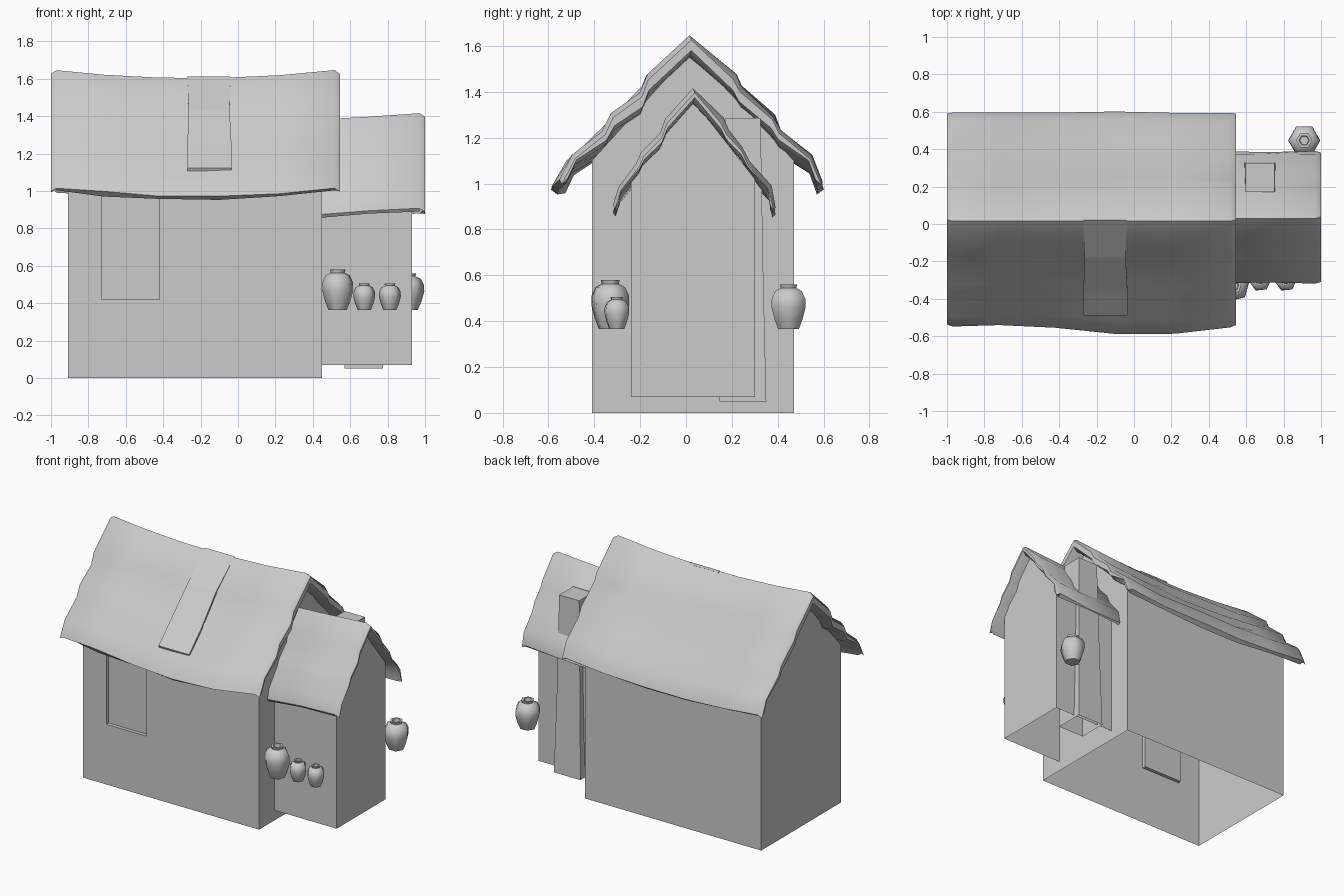
import bpy, bmesh, math, random
from mathutils import Vector

if "Cube" in bpy.data.objects:
    bpy.data.objects.remove(bpy.data.objects["Cube"])

random.seed(4)


def finish(name, bm, smooth=None):
    bmesh.ops.recalc_face_normals(bm, faces=bm.faces[:])
    me = bpy.data.meshes.new(name)
    bm.to_mesh(me)
    bm.free()
    ob = bpy.data.objects.new(name, me)
    bpy.context.collection.objects.link(ob)
    if smooth:
        bpy.ops.object.select_all(action='DESELECT')
        ob.select_set(True)
        bpy.context.view_layer.objects.active = ob
        bpy.ops.object.shade_smooth_by_angle(angle=math.radians(smooth))
    return ob


def loft(name, rings, smooth=None, cap_start=True, cap_end=True):
    """Skin a list of equal-length closed rings."""
    bm = bmesh.new()
    vs = [[bm.verts.new(p) for p in r] for r in rings]
    n = len(vs[0])
    for a, b in zip(vs, vs[1:]):
        for i in range(n):
            j = (i + 1) % n
            bm.faces.new((a[i], a[j], b[j], b[i]))
    caps = ([vs[0]] if cap_start else []) + ([vs[-1]] if cap_end else [])
    for c in caps:
        f = bm.faces.new(c)
        bmesh.ops.triangulate(bm, faces=[f])
    return finish(name, bm, smooth)


def roof(name, outer, thick, xs, sag, bulge):
    """Stepped shingle cross-section lofted along x with worn, drawn-in ends."""
    mid = len(outer) // 2
    cy = outer[mid][0]
    inner = []
    for i, (y, z) in enumerate(outer):
        k = abs(i - mid) / mid
        inner.append((cy + (y - cy) * (0.985 - 0.03 * (k == 1)), z - thick * (1 - 0.8 * k ** 3)))
    section = outer + inner[::-1]
    rings = []
    for n, x in enumerate(xs):
        end = n in (0, len(xs) - 1)
        ring = []
        for i, (y, z) in enumerate(section):
            jit = 0 if end or i % len(outer) == mid else random.uniform(-0.006, 0.006)
            t = min(1, max(0, (-y - 0.3) / 0.24))
            yy = y - bulge * t * math.exp(-((x - 0.05) / 0.3) ** 2) + jit
            zz = z + sag(x) + jit
            if end:   # rounded-off end of the shingles
                out = 1 if i < len(outer) else -1
                zz -= 0.022 * out
                yy -= 0.008 * (1 if y > cy else -1)
            ring.append((x, yy, zz))
        rings.append(ring)
    return loft(name, rings, 50)


def walls(name, x0, x1, y0, y1, zb, eave, peak, yp, window=None):
    """Gabled shell, open below and under the roof."""
    bm = bmesh.new()
    prof = [(y0, zb), (y0, eave), (yp, peak), (y1, eave), (y1, zb)]
    a = [bm.verts.new((x0, y, z)) for y, z in prof]
    b = [bm.verts.new((x1, y, z)) for y, z in prof]
    bm.faces.new(a)
    bm.faces.new(b[::-1])
    front = bm.faces.new((a[0], b[0], b[1], a[1]))
    bm.faces.new((a[3], b[3], b[4], a[4]))
    bmesh.ops.recalc_face_normals(bm, faces=bm.faces[:])
    if window:
        wx0, wx1, wz0, wz1 = window
        for co, no in (((wx0, 0, 0), (1, 0, 0)), ((wx1, 0, 0), (1, 0, 0)),
                       ((0, 0, wz0), (0, 0, 1)), ((0, 0, wz1), (0, 0, 1))):
            fs = [f for f in bm.faces if abs(f.calc_center_median().y - y0) < 1e-4]
            geom = fs + list({e for f in fs for e in f.edges}) + list({v for f in fs for v in f.verts})
            bmesh.ops.bisect_plane(bm, geom=geom, plane_co=co, plane_no=no)
        c = Vector(((wx0 + wx1) / 2, y0, (wz0 + wz1) / 2))
        pane = min(bm.faces, key=lambda f: (f.calc_center_median() - c).length)
        new = bmesh.ops.extrude_discrete_faces(bm, faces=[pane])['faces'][0]
        bmesh.ops.translate(bm, verts=new.verts[:], vec=(0, 0.025, 0))
    return finish(name, bm)


def pot(name, x, y, z, r, h, turn=0):
    """Six-sided jar with a hollow neck."""
    prof = [(0.6, 0), (0.82, 0.22), (1.0, 0.5), (0.98, 0.68), (0.78, 0.85), (0.45, 0.92),
            (0.5, 1.0), (0.32, 1.0), (0.28, 0.88)]
    rings = [[(x + r * k * math.cos(turn + i * math.pi / 3),
               y + r * k * math.sin(turn + i * math.pi / 3), z + h * t) for i in range(6)]
             for k, t in prof]
    return loft(name, rings, 62)


def rect(x0, x1, y0, y1, z):
    return [(x0, y0, z), (x1, y0, z), (x1, y1, z), (x0, y1, z)]


# house and side room
walls("house_walls", -0.91, 0.45, -0.41, 0.47, 0, 1.10, 1.575, 0.02, (-0.73, -0.42, 0.42, 1.04))
walls("annex_walls", 0.45, 0.93, -0.24, 0.30, 0.07, 1.02, 1.365, 0.03)

# roofs
main_profile = [(-0.545, 1.02), (-0.49, 1.13), (-0.36, 1.235), (-0.325, 1.31), (-0.20, 1.40),
                (-0.172, 1.475), (0.015, 1.648),
                (0.215, 1.475), (0.24, 1.425), (0.385, 1.30), (0.415, 1.24), (0.55, 1.127), (0.598, 1.015)]
roof("house_roof", main_profile, 0.09,
     [-1.0, -0.97, -0.72, -0.42, -0.1, 0.22, 0.515, 0.545],
     lambda x: -0.045 * max(0, 1 - ((x + 0.23) / 0.76) ** 2), 0.05)
annex_profile = [(-0.318, 0.91), (-0.295, 0.985), (-0.212, 1.095), (-0.19, 1.145), (-0.115, 1.22),
                 (-0.09, 1.285), (0.03, 1.418),
                 (0.16, 1.285), (0.185, 1.235), (0.25, 1.165), (0.28, 1.10), (0.37, 0.99), (0.39, 0.90)]
roof("annex_roof", annex_profile, 0.065, [0.42, 0.45, 0.7, 0.97, 1.0],
     lambda x: -0.07 * (1.0 - x) if x > 0.5 else -0.035, 0)

# boarded patch on the front slope
strip = [(0.02, 1.612, -0.27, -0.04), (-0.18, 1.437, -0.265, -0.045), (-0.36, 1.25, -0.27, -0.035), (-0.49, 1.122, -0.27, -0.035)]
loft("roof_patch", [[(a, y, z), (b, y, z), (b, y + 0.006, z - 0.014), (a, y + 0.006, z - 0.014)]
                    for y, z, a, b in strip])

# tapered chimney behind the annex
loft("chimney", [rect(0.57, 0.775, 0.145, 0.35, 0.05), rect(0.583, 0.762, 0.158, 0.337, 0.6),
                 rect(0.597, 0.752, 0.172, 0.325, 1.285)], cap_start=False)

# hanging jars
pot("large_front_jar", 0.533, -0.33, 0.365, 0.086, 0.215, 0.25)
for i, x in enumerate((0.675, 0.812)):
    pot("small_front_jar_%d" % (i + 1), x, -0.302, 0.365, 0.059, 0.14, 0.1)
pot("back_jar", 0.91, 0.447, 0.365, 0.086, 0.195)
